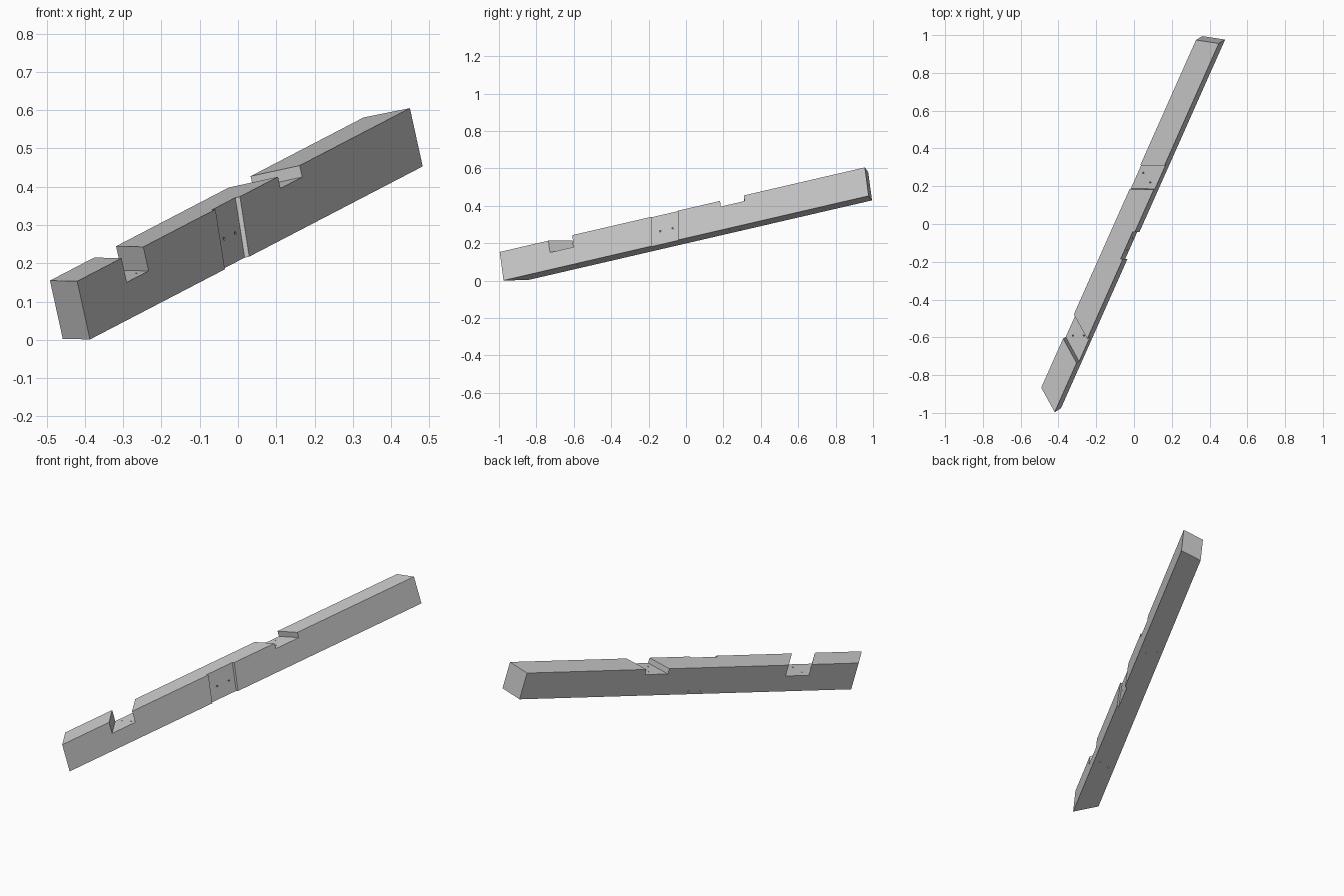
import bpy, bmesh
from mathutils import Vector, Matrix

cube = bpy.data.objects.get("Cube")
if cube:
    bpy.data.objects.remove(cube, do_unlink=True)

# Beam frame: along the length, across to the left face, up out of the top face
ORIGIN = Vector((-0.42, -0.996, 0.153))
ALONG = Vector((0.398, 0.894, 0.207)).normalized()
ACROSS = Vector((-0.213, -0.13, 0.968)).cross(ALONG).normalized()
UP = ALONG.cross(ACROSS)
WIDTH, HEIGHT = 0.119, 0.157
OVER = 0.03  # how far cutters stick out of the beam


def place(s, t, v):
    return ORIGIN + ALONG * s + ACROSS * t + UP * v


def finish(name, bm):
    bmesh.ops.recalc_face_normals(bm, faces=bm.faces)
    mesh = bpy.data.meshes.new(name)
    bm.to_mesh(mesh)
    bm.free()
    obj = bpy.data.objects.new(name, mesh)
    bpy.context.collection.objects.link(obj)
    return obj


def block(name, near, far, t_range, v_range, lean=0):
    """Block whose two ends, given as (position, skew), are cut at an angle."""
    bm = bmesh.new()
    for start, skew in (near, far):
        for t in t_range:
            for v in v_range:
                bm.verts.new(place(start + skew * t + lean * v, t, v))
    bmesh.ops.convex_hull(bm, input=bm.verts)
    bmesh.ops.dissolve_limit(bm, angle_limit=0.001, verts=bm.verts, edges=bm.edges)
    return finish(name, bm)


def drill(name, point, direction, length):
    bm = bmesh.new()
    turn = direction.to_track_quat('Z', 'Y').to_matrix().to_4x4()
    bmesh.ops.create_cone(bm, cap_ends=True, segments=12, radius1=0.004,
                          radius2=0.004, depth=length,
                          matrix=Matrix.Translation(point) @ turn)
    return finish(name, bm)


# Timber beam with skewed ends
beam = block("timber_beam", (0, 0.74), (2.184, -0.31), (0, WIDTH), (-HEIGHT, 0))

# Housings: two across the top, one shallow on the right face
through = (-OVER, WIDTH + OVER)
cutters = [
    block("deep_top_notch", (0.291, 0.74), (0.434, 0.74), through, (-0.065, OVER)),
    block("shallow_top_notch", (1.318, -0.46), (1.46, -0.46), through, (-0.031, OVER)),
    block("side_housing", (0.908, -0.48), (1.068, -0.48), (-OVER, 0.011),
          (-HEIGHT - OVER, OVER), 0.145),
]

# Peg holes, two in each housing
for s, t in ((0.402, 0.086), (0.428, 0.033), (1.368, 0.092), (1.338, 0.037)):
    cutters.append(drill("peg_hole", place(s, t, -HEIGHT / 2), UP, 0.4))
skewed = ALONG * 0.096 + ACROSS * 0.119 - UP * 0.06
for s in (0.934, 1.007):
    cutters.append(drill("peg_hole", place(s, 0, -0.08) + skewed / 2, skewed, 0.3))

for cutter in cutters:
    cutter.hide_render = True
    mod = beam.modifiers.new(cutter.name, 'BOOLEAN')
    mod.operation = 'DIFFERENCE'
    mod.solver = 'EXACT'
    mod.object = cutter

# Bake the cuts and discard the cutters
bpy.context.view_layer.update()
graph = bpy.context.evaluated_depsgraph_get()
baked = bpy.data.meshes.new_from_object(beam.evaluated_get(graph))
beam.modifiers.clear()
beam.data = baked
for cutter in cutters:
    bpy.data.objects.remove(cutter, do_unlink=True)

# Plain grey finish
grey = bpy.data.materials.new("plain_grey")
grey.use_nodes = True
colour = (0.6, 0.6, 0.6, 1)
grey.diffuse_color = colour
grey.node_tree.nodes["Principled BSDF"].inputs["Base Color"].default_value = colour
beam.data.materials.clear()
beam.data.materials.append(grey)
for face in beam.data.polygons:
    face.material_index = 0
    face.use_smooth = False
